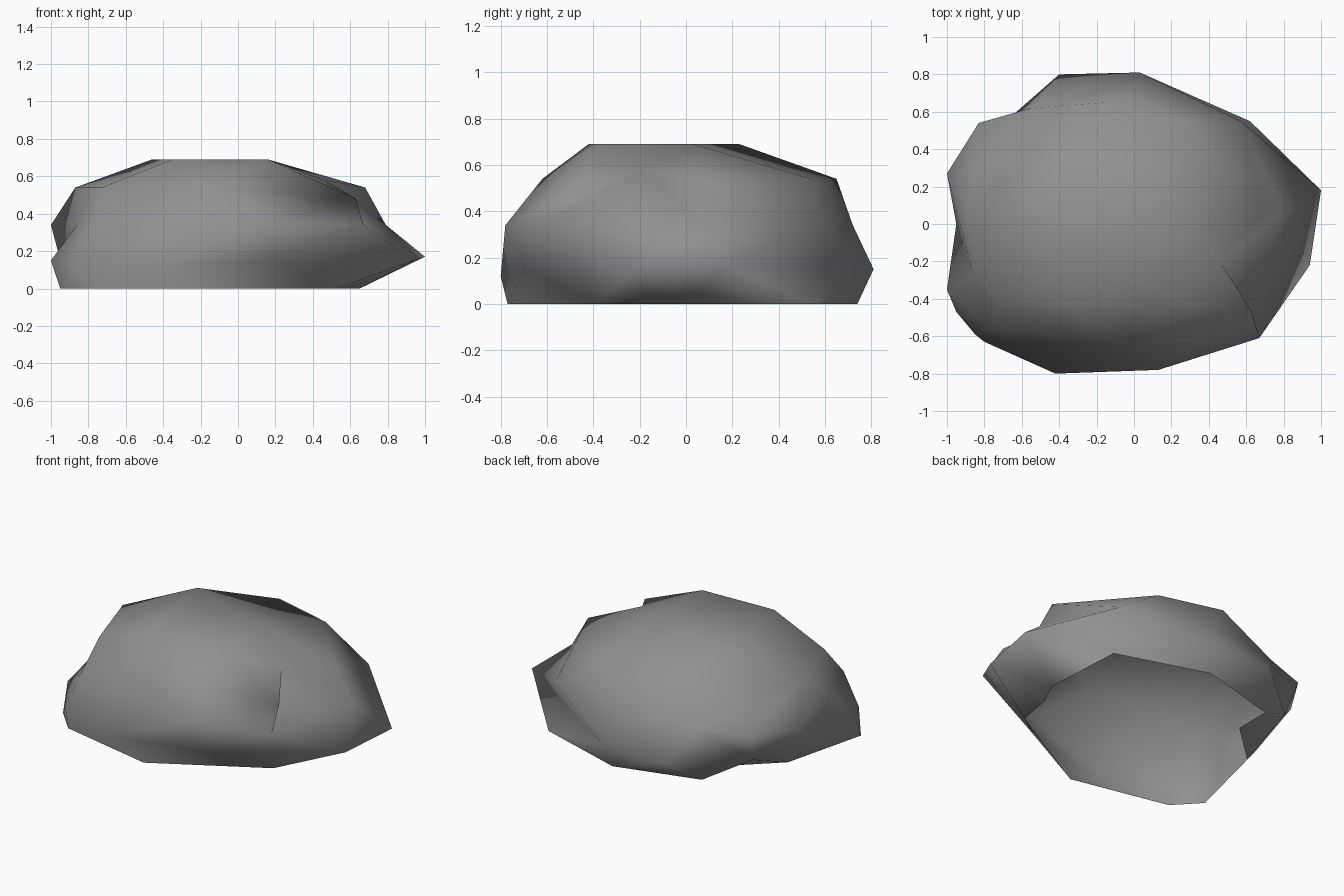
import bpy
import bmesh

default = bpy.data.objects.get("Cube")
if default:
    bpy.data.objects.remove(default, do_unlink=True)


def flat_material(name, color):
    material = bpy.data.materials.new(name)
    material.use_nodes = True
    material.diffuse_color = color
    shader = material.node_tree.nodes["Principled BSDF"]
    shader.inputs["Base Color"].default_value = color
    shader.inputs["Roughness"].default_value = 0.9
    return material


def add_outline(bm, height, corners):
    """Add one outline; a third value in a corner lifts or drops it."""
    return [bm.verts.new((x, y, height + sum(lift))) for x, y, *lift in corners]


def bridge(bm, lower, upper):
    """Join two outlines of different corner counts along the shorter diagonals."""
    i = j = 0
    while i < len(lower) or j < len(upper):
        a, b = lower[i % len(lower)], upper[j % len(upper)]
        next_a, next_b = lower[(i + 1) % len(lower)], upper[(j + 1) % len(upper)]
        step_low = (next_a.co - b.co).length
        step_high = (next_b.co - a.co).length
        if j == len(upper) or (i < len(lower) and step_low <= step_high):
            bm.faces.new((a, next_a, b))
            i += 1
        else:
            bm.faces.new((a, next_b, b))
            j += 1


# Open base, with a bite out of the back right
base = ((.65, .01), (.62, .55), (.02, .74), (-.53, .59), (-.53, .35), (-.81, .09),
        (-.95, -.47), (-.8, -.63), (-.15, -.77), (.53, -.39), (.57, -.15))

# Jutting rim, drawn out to a point on the left
rim = ((1, .18, .02), (.03, .81), (-.4, .8), (-.8, .45), (-.95, 0), (-1, -.35),
       (-.85, -.59, -.03), (-.42, -.8, -.03), (.2, -.7), (.94, -.22))

# Shoulder below the top slopes
shoulder = ((.79, .06), (.57, .55), (0, .72), (-.55, .62, .02), (-.83, .54),
            (-1, .27), (-.86, -.27), (-.76, -.56), (.13, -.78), (.67, -.61))

# Brow, with a sagging spur and a hollow at the front left
brow = ((.68, .05), (.26, .54), (-.15, .65), (-.87, .04), (-.73, -.4),
        (-.16, -.62), (.63, -.47, -.06), (.46, -.2, .04))

# Flat crown
crown = ((.16, .03), (-.46, .23), (-.35, -.42), (.16, -.4))

layers = ((0, base), (.15, rim), (.34, shoulder), (.54, brow), (.69, crown))

bm = bmesh.new()
outlines = [add_outline(bm, height, corners) for height, corners in layers]
for lower, upper in zip(outlines, outlines[1:]):
    bridge(bm, lower, upper)
bm.faces.new(outlines[-1])
for face in bm.faces:
    face.smooth = True

mesh = bpy.data.meshes.new("boulder")
bm.to_mesh(mesh)
bm.free()
mesh.materials.append(flat_material("stone grey", (.28, .28, .28, 1)))
boulder = bpy.data.objects.new("boulder", mesh)
bpy.context.collection.objects.link(boulder)
